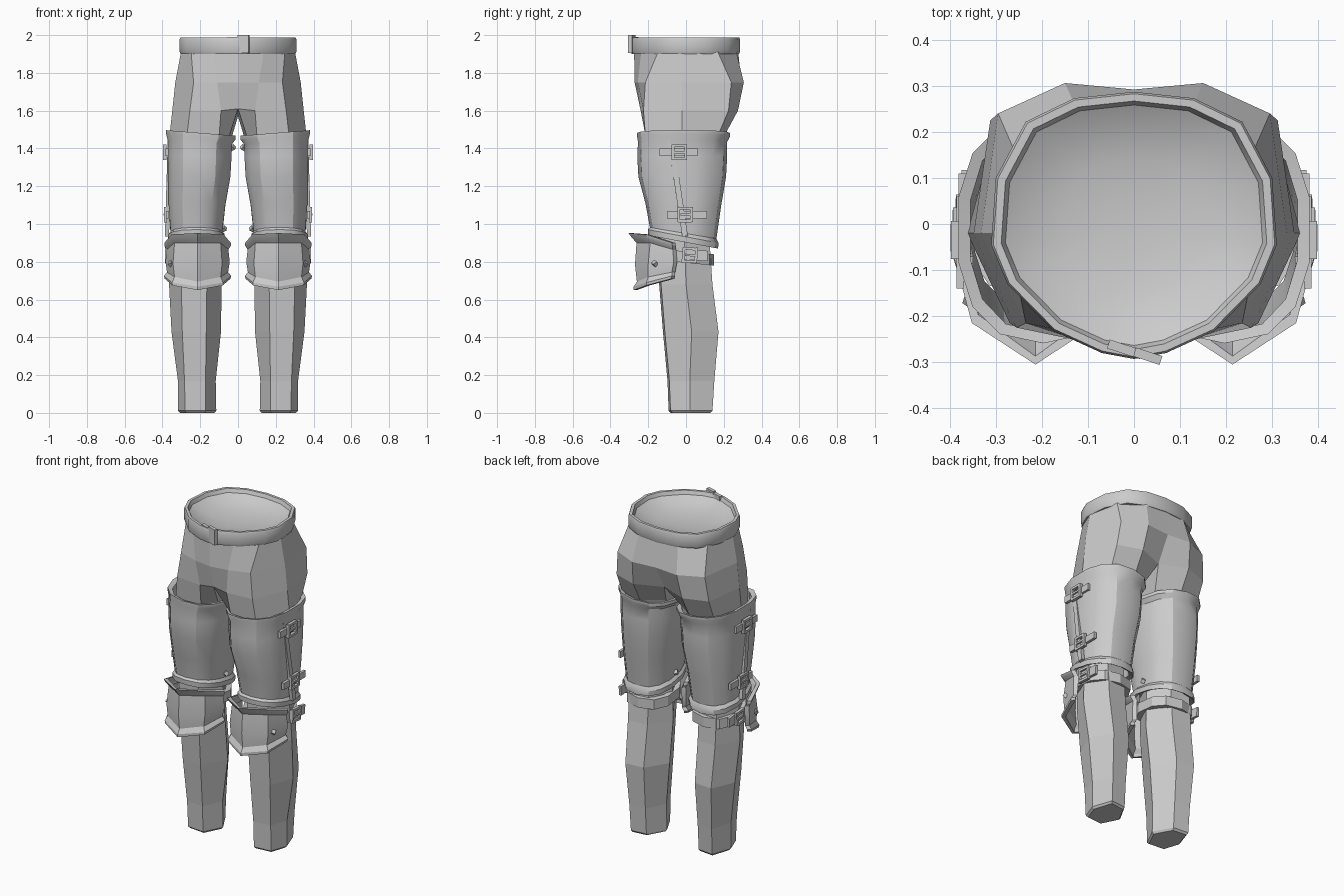
import bpy, bmesh, math
from mathutils import Vector, Euler

if "Cube" in bpy.data.objects:
    bpy.data.objects.remove(bpy.data.objects["Cube"])

grey = bpy.data.materials.new("plain grey")
grey.diffuse_color = (0.6, 0.6, 0.6, 1)
grey.use_nodes = True
grey.node_tree.nodes["Principled BSDF"].inputs["Base Color"].default_value = grey.diffuse_color


def finish(name, bm, smooth=None, mirror=True):
    bmesh.ops.recalc_face_normals(bm, faces=bm.faces)
    me = bpy.data.meshes.new(name)
    bm.to_mesh(me)
    bm.free()
    me.materials.append(grey)
    if smooth:
        me.shade_smooth()
        me.set_sharp_from_angle(angle=math.radians(smooth))
    ob = bpy.data.objects.new(name, me)
    bpy.context.collection.objects.link(ob)
    if mirror:
        ob.modifiers.new("mirror", 'MIRROR')
    return ob


def loft(name, rings, caps=True, wrap=False, smooth=None, mirror=True):
    """Skin closed rings of equal length, capped or wrapped back to the start."""
    bm = bmesh.new()
    vs = [[bm.verts.new(p) for p in r] for r in rings]
    pairs = list(zip(vs, vs[1:])) + ([(vs[-1], vs[0])] if wrap else [])
    for a, b in pairs:
        for i in range(len(a)):
            j = (i + 1) % len(a)
            bm.faces.new((a[i], a[j], b[j], b[i]))
    if caps and not wrap:
        bm.faces.new(vs[0])
        bm.faces.new(vs[-1])
    return finish(name, bm, smooth, mirror)


def boxes(name, parts, mirror=True):
    """Several boxes in one object: (centre, size, rotation in degrees)."""
    bm = bmesh.new()
    for c, s, rot in parts:
        m = Euler([math.radians(a) for a in rot]).to_matrix()
        for v in bmesh.ops.create_cube(bm, size=1)['verts']:
            v.co = m @ Vector(a * b for a, b in zip(v.co, s)) + Vector(c)
    return finish(name, bm, None, mirror)


# Trousers: half of the hips as open arcs, running on into a closed leg ring
arcs = [
    (1.93, [(0, -.275), (.14, -.235), (.25, -.14), (.298, -.02), (.26, .16), (.13, .262), (0, .275)]),
    (1.75, [(0, -.272), (.11, -.255), (.235, -.215), (.332, -.02), (.295, .24), (.15, .306), (0, .292)]),
]
crotch = [(0, -.235, 1.61), (.09, -.24, 1.60), (.255, -.225, 1.60), (.348, -.02, 1.60),
          (.312, .225, 1.60), (.165, .275, 1.60), (0, .21, 1.60), (0, 0, 1.57)]
legs = [
    (1.47, [(.045, -.13), (.10, -.215), (.27, -.215), (.362, -.02), (.31, .17), (.165, .205), (.05, .12), (.03, 0)]),
    (1.20, [(.07, -.1), (.12, -.17), (.27, -.17), (.34, -.02), (.29, .13), (.16, .15), (.08, .1), (.065, 0)]),
    (0.95, [(.11, -.08), (.15, -.13), (.28, -.13), (.34, -.02), (.29, .09), (.17, .1), (.12, .06), (.10, 0)]),
]
bm = bmesh.new()
rows = [[bm.verts.new((x, y, z)) for x, y in a] for z, a in arcs]
rows.append([bm.verts.new(p) for p in crotch])
rows += [[bm.verts.new((x, y, z)) for x, y in a] for z, a in legs]
for a, b in zip(rows, rows[1:]):
    n = len(a)
    for i in range(n if n == 8 else n - 1):
        j = (i + 1) % n
        bm.faces.new((a[i], a[j], b[j], b[i]))
bm.faces.new(rows[-1])
finish("trousers", bm)


# Lower legs: six-sided, widest at the calf
def hexagon(z, x0, x1, y0, y1, fx0, fx1, ym):
    return [(fx0, y0, z), (fx1, y0 + .01, z), (x1, ym, z),
            (fx1 - .005, y1, z), (fx0 + .005, y1 - .01, z), (x0, ym, z)]


loft("lower_leg", [
    hexagon(0.0, .125, .305, -.08, .13, .175, .275, .02),
    hexagon(0.012, .115, .317, -.092, .14, .172, .28, .02),
    hexagon(0.17, .118, .318, -.098, .15, .172, .283, .02),
    hexagon(0.43, .09, .352, -.122, .172, .168, .295, .03),
    hexagon(0.68, .087, .365, -.142, .14, .165, .30, .0),
    hexagon(0.98, .10, .35, -.15, .12, .165, .30, -.01)])


# Belt with a shallow smooth dish inside its rim
half = [(0, -.293), (.07, -.28), (.175, -.232), (.275, -.13), (.31, -.045), (.30, .10),
        (.235, .222), (.13, .273), (0, .287)]
outline = half + [(-x, y) for x, y in half[-2:0:-1]]


def belt_ring(z, s):
    return [(x * s, y * s, z) for x, y in outline]


loft("belt", [belt_ring(z, s) for z, s in (
    (1.90, .93), (1.90, .98), (1.915, 1), (1.975, 1), (1.987, .985), (1.987, .93),
    (1.965, .90), (1.94, .75), (1.92, .5), (1.91, .2))], smooth=35, mirror=False)
boxes("belt_buckle", [
    ((.03, -.287, 1.952), (.06, .02, .095), (0, 0, -18)),
    ((-.02, -.272, 1.968), (.075, .02, .045), (0, 0, -18))], mirror=False)


# Thigh armour: smooth tube with flared lips, wall closed on the inside
def oval(z, cx, cy, rx, ry, sx=0, sy=0, n=14):
    out = []
    for i in range(n):
        a = math.tau * (i + .5) / n
        u, v = [math.copysign(abs(t) ** .82, t) for t in (math.cos(a), math.sin(a))]
        x, y = cx + rx * u * 1.02, cy + ry * v
        out.append((x, y, z + sx * (x - cx) + sy * (y - cy)))
    return out


loft("thigh_guard", [
    oval(.905, .22, -.015, .148, .185, 0, -.19),
    oval(.935, .22, -.015, .150, .187, 0, -.19),
    oval(.952, .22, -.015, .137, .176, 0, -.17),
    oval(1.10, .217, -.015, .150, .200, 0, -.05),
    oval(1.25, .205, -.02, .165, .232),
    oval(1.36, .203, -.02, .169, .238),
    oval(1.435, .202, -.018, .171, .236, .07),
    oval(1.462, .197, -.013, .184, .246, .08),
    oval(1.482, .197, -.013, .184, .246, .08),
    oval(1.475, .197, -.013, .158, .222, .08),
    oval(1.30, .205, -.02, .148, .212),
    oval(.915, .22, -.015, .125, .162, 0, -.19)], wrap=True, smooth=32)

# Overlapping plate edge running down the outside of the thigh
a, b = Vector((.378, -.085, 1.475)), Vector((.362, -.005, .935))
d = b - a
tilt = math.degrees(math.atan2(d.y, -d.z))
boxes("thigh_seam", [((a + b) / 2 + Vector((-.002, 0, 0)), (.022, .03, d.length), (tilt, -1.7, 0))])


# Straps with a square buckle and tongue
def strap(name, x, y, z, length, shift, tilt=0, h=.04):
    parts = [((x, y + shift, z), (.016, length, h), (tilt, 0, 0))]
    for s in (-1, 1):
        parts.append(((x + .011, y + s * .034, z), (.018, .014, .08), (tilt, 0, 0)))
        parts.append(((x + .011, y, z + s * .034), (.018, .068, .014), (tilt, 0, 0)))
    parts.append(((x + .016, y + .005, z), (.01, .06, .012), (tilt, 0, 0)))
    boxes(name, parts)


strap("upper_thigh_strap", .377, -.035, 1.38, .20, -.005)
strap("lower_thigh_strap", .373, -.005, 1.05, .21, .01)
strap("knee_strap", .366, .02, .835, .13, .03, -4, .055)

# Band behind the knee, sloping down to the back
loft("knee_band", [oval(z, .222, -.005, r, r + .013, 0, -.10, 10)
                   for z, r in ((.795, .140), (.855, .140), (.855, .11), (.795, .11))], wrap=True)


# Knee guard: bent shell with flared top and pointed bottom lips
def knee_row(edge, mid, tip):
    pts = [(-edge[0], *edge[1:]), (-mid[0], *mid[1:]), (0, *tip), mid, edge]
    inner = [(x * .9, y + .018, z) for x, y, z in reversed(pts)]
    return [(x + .214, y, z) for x, y, z in pts + inner]


loft("knee_guard", [
    knee_row((.176, -.075, .90), (.138, -.215, .945), (-.305, .952)),
    knee_row((.176, -.072, .885), (.136, -.205, .925), (-.29, .932)),
    knee_row((.163, -.07, .865), (.122, -.19, .90), (-.262, .90)),
    knee_row((.170, -.065, .80), (.130, -.20, .79), (-.27, .785)),
    knee_row((.162, -.075, .745), (.122, -.20, .72), (-.26, .695)),
    knee_row((.178, -.075, .725), (.135, -.21, .69), (-.278, .668)),
    knee_row((.174, -.08, .71), (.133, -.21, .675), (-.278, .65))], smooth=28)

# Rivets on the inner thigh and on both sides of the knee
boxes("rivets", [(p, (.022, .022, .022), (45, 20, 35)) for p in (
    (.028, -.01, 1.405), (.075, -.01, .975), (.09, -.165, .79), (.355, -.165, .79))])
